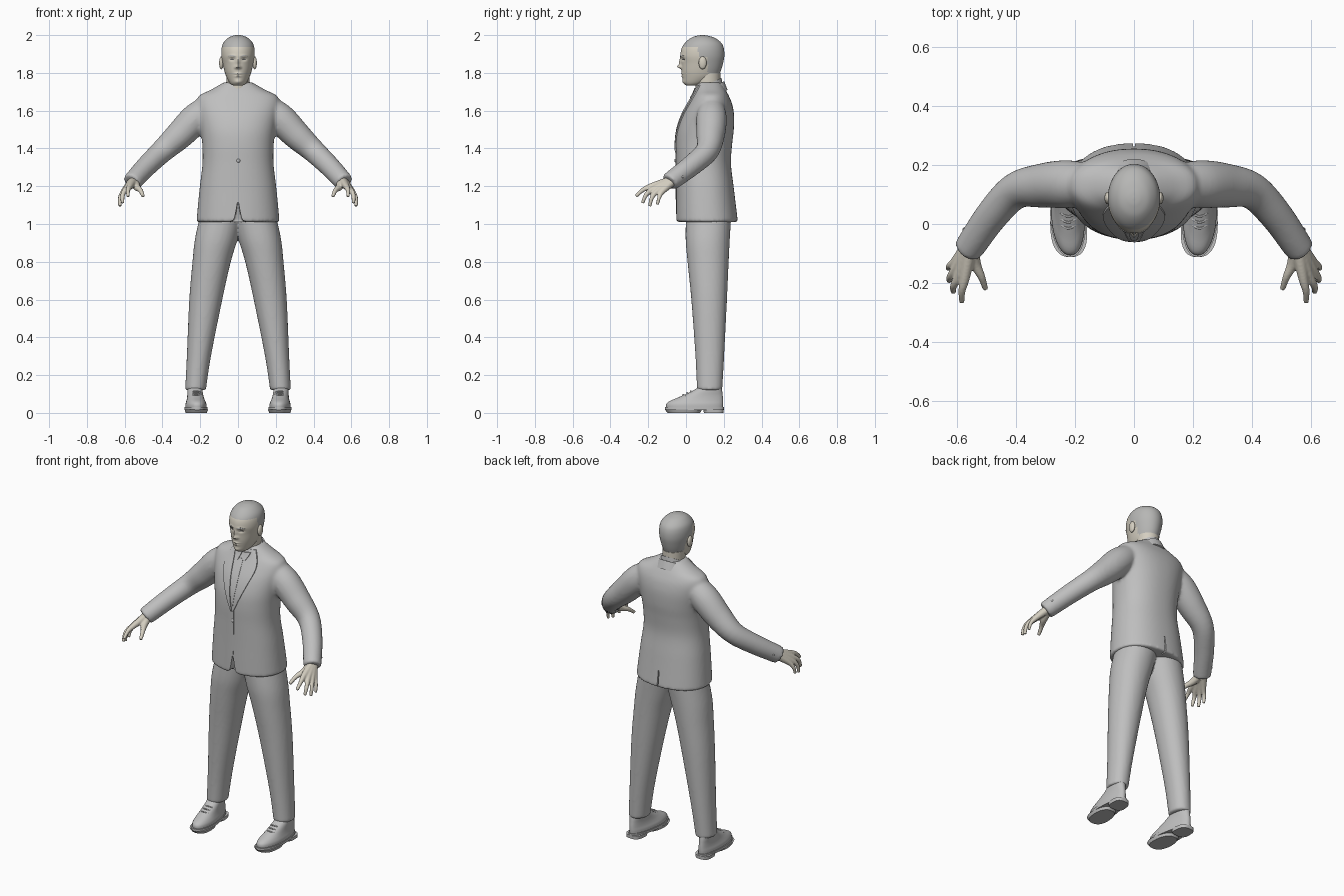
import bpy, bmesh, math
from mathutils import Vector
from mathutils.bvhtree import BVHTree

cube = bpy.data.objects.get("Cube")
if cube:
    bpy.data.objects.remove(cube, do_unlink=True)


def material(name, *rgb):
    m = bpy.data.materials.new(name)
    m.use_nodes = True
    m.diffuse_color = (*rgb, 1)
    m.node_tree.nodes["Principled BSDF"].inputs["Base Color"].default_value = (*rgb, 1)
    return m


SUIT = material("suit_grey", .52, .52, .52)
SKIN = material("skin_beige", .66, .62, .53)
HAIR = material("hair_grey", .47, .47, .46)
DARK = material("eye_grey", .12, .12, .12)
made = []


def finish(name, bm, mat):
    bmesh.ops.recalc_face_normals(bm, faces=bm.faces)
    me = bpy.data.meshes.new(name)
    bm.to_mesh(me)
    bm.free()
    ob = bpy.data.objects.new(name, me)
    bpy.context.collection.objects.link(ob)
    me.materials.append(mat)
    made.append(ob)
    return ob


def smooth_rows(rows, sub):
    """Catmull-Rom interpolation through rows of numbers."""
    out, n = [], len(rows)
    for i in range(n - 1):
        a, b, c, d = rows[max(i - 1, 0)], rows[i], rows[i + 1], rows[min(i + 2, n - 1)]
        for k in range(sub):
            t = k / sub
            out.append([q + .5 * t * (r - p + t * (2*p - 5*q + 4*r - s + t * (3*(q - r) + s - p)))
                        for p, q, r, s in zip(a, b, c, d)])
    return out + [list(rows[-1])]


def skin_rings(bm, rings):
    rings = [[bm.verts.new(p) for p in r] for r in rings]
    n = len(rings[0])
    for a, b in zip(rings, rings[1:]):
        for i in range(n):
            bm.faces.new((a[i], a[(i + 1) % n], b[(i + 1) % n], b[i]))
    bm.faces.new(rings[0])
    bm.faces.new(rings[-1])


def loft(bm, rows, seg=40, sub=5, power=2.0, s=1):
    """Level oval sections, each row (z, x0, x1, y0, y1)."""
    rings = []
    for z, x0, x1, y0, y1 in smooth_rows(rows, sub):
        ring = []
        for i in range(seg):
            a = 2 * math.pi * i / seg
            c, d = math.cos(a), math.sin(a)
            u = math.copysign(abs(c) ** (2 / power), c)
            v = math.copysign(abs(d) ** (2 / power), d)
            ring.append((s * ((x0 + x1) / 2 + u * (x1 - x0) / 2), (y0 + y1) / 2 + v * (y1 - y0) / 2, z))
        rings.append(ring)
    skin_rings(bm, rings)


def tube(bm, rows, seg=20, sub=4, s=1):
    """Round sections along a path, each row (x, y, z, radius)."""
    path = smooth_rows(rows, sub)
    pts = [Vector(p[:3]) for p in path]
    rings = []
    for i, p in enumerate(pts):
        t = (pts[min(i + 1, len(pts) - 1)] - pts[max(i - 1, 0)]).normalized()
        n = t.cross(Vector((.3, 1, -.6))).normalized()
        b = t.cross(n)
        ring = [p + path[i][3] * (n * math.cos(k * 2 * math.pi / seg) + b * math.sin(k * 2 * math.pi / seg))
                for k in range(seg)]
        rings.append([(s * q.x, q.y, q.z) for q in ring])
    skin_rings(bm, rings)


def ball(name, mat, at, scale):
    bm = bmesh.new()
    bmesh.ops.create_uvsphere(bm, u_segments=20, v_segments=12, radius=1)
    for v in bm.verts:
        v.co = Vector(at) + Vector([a * b for a, b in zip(v.co, scale)])
    return finish(name, bm, mat)


def bake(ob):
    mat = ob.data.materials[0]
    ev = ob.evaluated_get(bpy.context.evaluated_depsgraph_get())
    me = bpy.data.meshes.new_from_object(ev)
    ob.modifiers.clear()
    ob.data = me
    me.materials.clear()
    me.materials.append(mat)


def fuse(ob, voxel, rounds):
    """Merge overlapping pieces into one soft surface."""
    r = ob.modifiers.new("fuse", "REMESH")
    r.mode, r.voxel_size = "VOXEL", voxel
    m = ob.modifiers.new("soften", "SMOOTH")
    m.factor, m.iterations = .5, rounds
    bake(ob)


def plate(name, target, mat, left, right, lift, s=1, cols=6):
    """Thin strip between two (x, z) edges, laid on the front of a part."""
    tree = BVHTree.FromObject(target, bpy.context.evaluated_depsgraph_get())
    bm, grid, y = bmesh.new(), [], 0
    for (xa, za), (xb, zb) in zip(smooth_rows(left, 6), smooth_rows(right, 6)):
        row = []
        for k in range(cols + 1):
            t = k / cols
            x, z = s * (xa + (xb - xa) * t), za + (zb - za) * t
            hit = tree.ray_cast(Vector((x, -1, z)), Vector((0, 1, 0)))[0]
            y = hit.y if hit else y
            row.append(bm.verts.new((x, y - lift, z)))
        grid.append(row)
    for a, b in zip(grid, grid[1:]):
        for k in range(cols):
            bm.faces.new((a[k], a[k + 1], b[k + 1], b[k]))
    ext = bmesh.ops.extrude_face_region(bm, geom=bm.faces[:])
    for v in ext["geom"]:
        if isinstance(v, bmesh.types.BMVert):
            v.co.y += lift + .002
    return finish(name, bm, mat)


# Jacket: torso and sleeves fused
bm = bmesh.new()
torso = [(1.01, .22, -.052, .275), (1.1, .212, -.052, .264), (1.2, .202, -.052, .252), (1.32, .188, -.053, .238),
         (1.42, .189, -.054, .244), (1.5, .198, -.046, .253), (1.58, .212, -.02, .254), (1.64, .22, .012, .243),
         (1.68, .205, .036, .226), (1.71, .145, .05, .21), (1.75, .075, .062, .187)]
loft(bm, [(z, -w, w, f, b) for z, w, f, b in torso], 64, 5, 2.25)
sleeve = [(.15, .135, 1.62, .068), (.225, .135, 1.557, .081), (.31, .13, 1.47, .075), (.4, .112, 1.387, .062),
          (.48, .03, 1.31, .056), (.55, -.07, 1.235, .051), (.563, -.088, 1.22, .048)]
for s in (1, -1):
    tube(bm, sleeve, 28, 5, s)
jacket = finish("jacket", bm, SUIT)
fuse(jacket, .009, 6)

# Front hem notch and back vent, cut out of the jacket
bm = bmesh.new()
loft(bm, [(.98, -.06, .06, -.1, 0), (1.01, -.045, .045, -.1, 0), (1.03, -.02, .02, -.1, 0),
          (1.115, -.003, .003, -.1, -.02)], 32, 4, 6)
loft(bm, [(.98, -.004, .004, .24, .3), (1.11, -.003, .003, .24, .3)], 16, 1, 8)
cutter = finish("hem_cutter", bm, SUIT)
cutter.hide_render = True
cut = jacket.modifiers.new("cut", "BOOLEAN")
cut.operation, cut.object = "DIFFERENCE", cutter
bake(jacket)
made.remove(cutter)
bpy.data.objects.remove(cutter, do_unlink=True)

# Trousers
bm = bmesh.new()
leg = [(.12, .17, .28, .058, .192), (.3, .143, .271, .05, .202), (.6, .083, .258, .028, .217),
       (.8, .038, .241, .008, .226), (.92, .002, .228, -.002, .232), (1.05, -.03, .2, 0, .24)]
for s in (1, -1):
    loft(bm, leg, 40, 6, 2.1, s)
fuse(finish("trousers", bm, SUIT), .009, 5)

# Shirt front, lapels, front edge and button
V = [(.058, 1.735), (.045, 1.66), (.025, 1.53), (.002, 1.39)]
plate("shirt_front", jacket, SUIT, [(-x, z) for x, z in V], V, .002, cols=12)
plate("tie", jacket, SUIT, [(-.012, 1.68), (-.016, 1.55), (-.002, 1.41)],
      [(.012, 1.68), (.016, 1.55), (.002, 1.41)], .004)
for side, s in (("left", 1), ("right", -1)):
    plate(side + "_lapel", jacket, SUIT, V, [(.072, 1.735), (.105, 1.655), (.075, 1.55), (.008, 1.39)], .007, s)
    plate(side + "_collar_point", jacket, SUIT, [(.004, 1.715), (.012, 1.69), (.02, 1.668)],
          [(.05, 1.72), (.042, 1.7), (.024, 1.668)], .009, s)
plate("front_edge", jacket, SUIT, [(-.01, 1.39), (-.01, 1.13)], [(.01, 1.39), (.006, 1.13)], .003)
ball("front_button", SUIT, (.002, -.056, 1.335), (.01, .006, .01))

# Collars, sloping down towards the front
for name, rows in (("shirt_collar", [(1.68, .08, .04, .195), (1.74, .066, .052, .188)]),
                   ("jacket_collar", [(1.66, .1, .035, .22), (1.715, .077, .048, .202)])):
    bm = bmesh.new()
    loft(bm, [(z, -w, w, f, b) for z, w, f, b in rows], 48, 3)
    for v in bm.verts:
        v.co.z += (v.co.y - .12) * .5
    finish(name, bm, SUIT)

# Neck
bm = bmesh.new()
loft(bm, [(1.66, -.064, .064, .05, .185), (1.73, -.061, .061, .05, .182), (1.8, -.062, .062, .05, .182)], 40, 4)
finish("neck", bm, SKIN)

# Head, with features raised and pressed in
bm = bmesh.new()
skull = [(1.732, .02, .005, .06), (1.738, .034, -.004, .085), (1.752, .047, -.013, .125), (1.78, .062, -.019, .168),
         (1.81, .072, -.023, .184), (1.85, .081, -.025, .196), (1.89, .088, -.03, .203), (1.93, .087, -.023, .2),
         (1.96, .077, -.004, .186), (1.985, .053, .026, .153), (1.997, .025, .06, .115), (2.0, .004, .083, .092)]
loft(bm, [(z, -w, w, f, b) for z, w, f, b in skull], 80, 8)
features = [(0, 1.853, .008, .02, -.012), (0, 1.832, .011, .009, -.02), (.013, 1.828, .006, .006, -.006),
            (.031, 1.872, .014, .008, .009), (.03, 1.89, .02, .006, -.004), (0, 1.796, .018, .004, -.007),
            (0, 1.782, .016, .004, -.006), (0, 1.752, .02, .011, -.006)]
for v in bm.verts:
    x, y, z = v.co
    if y < .05:
        for fx, fz, sx, sz, dy in features:
            v.co.y += dy * math.exp(-((abs(x) - fx) / sx) ** 2 - ((z - fz) / sz) ** 2)
head = finish("head", bm, SKIN)
head.data.materials.append(HAIR)
for p in head.data.polygons:
    x, y, z = p.center
    if z > 1.94 or (y > .065 and z > 1.885) or (y > .115 and z > 1.775):
        p.material_index = 1

for side, s in (("left", 1), ("right", -1)):
    # Ears, eyes and brows
    ball(side + "_ear", SKIN, (s * .088, .088, 1.853), (.012, .021, .034))
    plate(side + "_eye", head, DARK, [(.02, 1.871), (.031, 1.875), (.043, 1.872)],
          [(.02, 1.869), (.031, 1.868), (.043, 1.87)], .002, s, 3)
    plate(side + "_brow", head, HAIR, [(.014, 1.889), (.034, 1.896), (.053, 1.889)],
          [(.014, 1.884), (.034, 1.89), (.053, 1.887)], .002, s, 3)

    # Hand: palm bones and fingers fused
    bm = bmesh.new()
    wrist = (.55, -.06, 1.235, .026)
    fingers = [[(.572, -.182, 1.2, .017), (.582, -.228, 1.18, .012), (.582, -.265, 1.147, .009)],
               [(.59, -.168, 1.187, .017), (.61, -.21, 1.156, .012), (.611, -.23, 1.11, .009)],
               [(.602, -.148, 1.177, .016), (.623, -.18, 1.14, .0115), (.625, -.192, 1.094, .009)],
               [(.605, -.125, 1.172, .015), (.625, -.142, 1.14, .0105), (.629, -.152, 1.102, .008)],
               [(.538, -.13, 1.198, .02), (.516, -.178, 1.178, .013), (.502, -.22, 1.146, .0095)]]
    for f in fingers:
        tube(bm, [wrist] + f, 14, 5, s)
    fuse(finish(side + "_hand", bm, SKIN), .0045, 3)

    # Cuff buttons
    for k in range(3):
        at = (s * (.573 - .014 * k), .001 + .016 * k - .02, 1.25 + .013 * k)
        ball(side + "_cuff_button", SUIT, at, (.007, .007, .007))

    # Shoe upper, soles and laces
    def shaped(name, rows, power=2.2):
        bm = bmesh.new()
        loft(bm, rows, 40, 3, power)
        for v in bm.verts:
            y = v.co.y
            v.co.x = s * (.222 + v.co.x * (1 - max(0, y) * 1.2) + .06 * y)
        return finish(side + name, bm, SUIT)

    shaped("_shoe_upper", [(.02, -.057, .057, -.104, .195), (.045, -.057, .057, -.105, .197),
                           (.062, -.052, .052, -.088, .197), (.078, -.048, .048, -.05, .196),
                           (.095, -.046, .046, -.012, .194), (.112, -.046, .046, .025, .192),
                           (.135, -.046, .046, .065, .188)])
    shaped("_welt", [(.015, -.062, .062, -.112, .2), (.03, -.062, .062, -.112, .2)])
    shaped("_front_sole", [(0, -.055, .055, -.098, .075), (.018, -.062, .062, -.112, .085)], 2.5)
    shaped("_heel", [(0, -.058, .058, .095, .199), (.02, -.06, .06, .09, .2)], 3)
    for k in range(3):
        bm = bmesh.new()
        y, z = -.015 + .02 * k, .096 + .01 * k
        tube(bm, [(.196, y + .012, z - .008, .004), (.222, y, z, .004), (.248, y + .012, z - .008, .004)], 8, 4, s)
        finish(side + "_lace", bm, SUIT)

# Smooth shading, keeping hems and edges crisp
bpy.ops.object.select_all(action="DESELECT")
for ob in made:
    ob.select_set(True)
bpy.context.view_layer.objects.active = jacket
bpy.ops.object.shade_smooth_by_angle(angle=math.radians(45))
